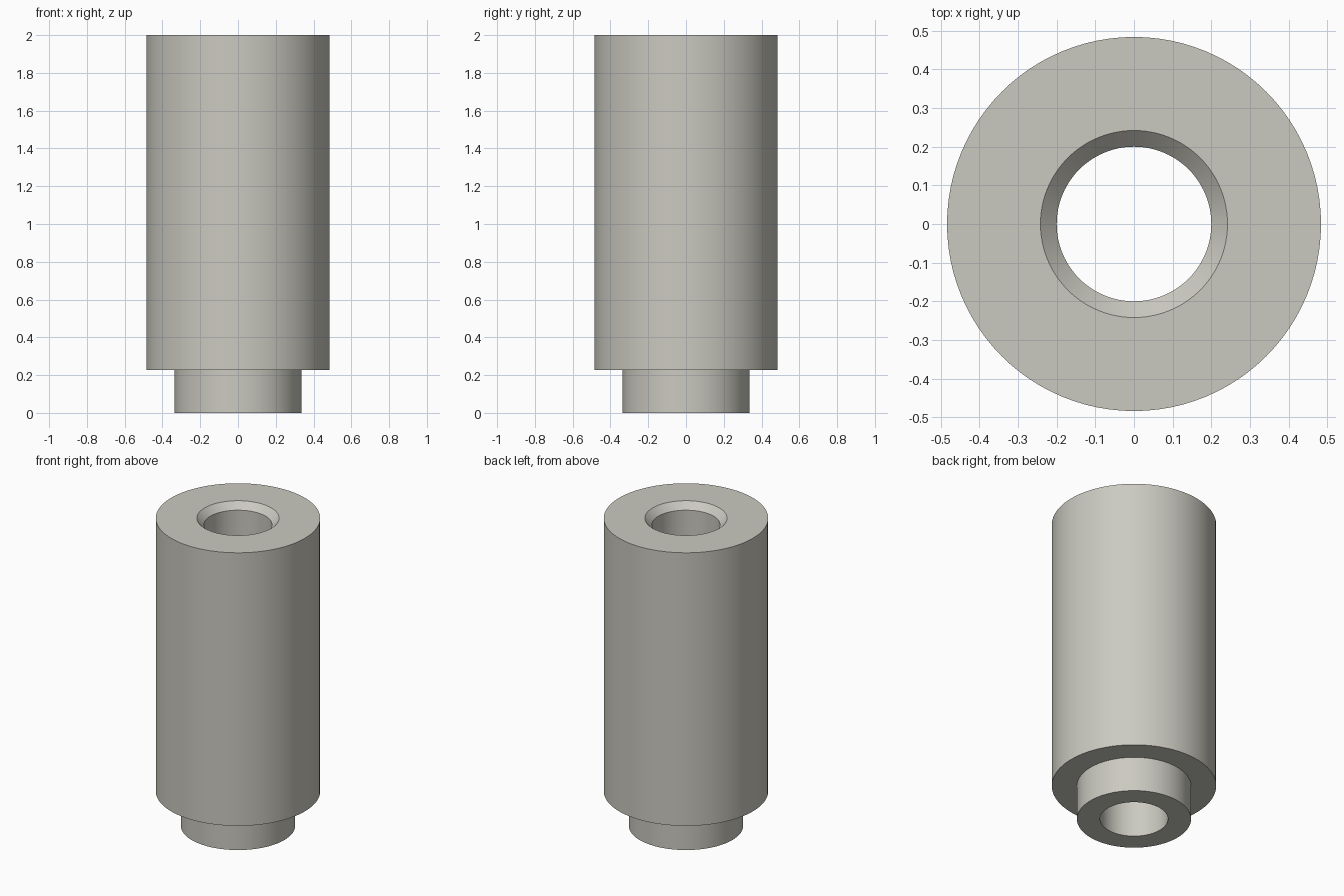
import bpy, bmesh, math

cube = bpy.data.objects.get("Cube")
if cube:
    bpy.data.objects.remove(cube, do_unlink=True)

SEGMENTS = 96

# Warm grey material
grey = bpy.data.materials.new("warm grey")
colour = (0.60, 0.59, 0.53, 1.0)
grey.diffuse_color = colour
grey.use_nodes = True
bsdf = next(n for n in grey.node_tree.nodes if n.type == 'BSDF_PRINCIPLED')
bsdf.inputs["Base Color"].default_value = colour


def lathe(name, profile, material):
    """Revolve a closed (radius, height) profile around the z axis."""
    bm = bmesh.new()
    rings = []
    for r, z in profile:
        rings.append([bm.verts.new((r * math.cos(2 * math.pi * i / SEGMENTS),
                                    r * math.sin(2 * math.pi * i / SEGMENTS), z))
                      for i in range(SEGMENTS)])
    for k, ring in enumerate(rings):
        nxt = rings[(k + 1) % len(rings)]
        for i in range(SEGMENTS):
            j = (i + 1) % SEGMENTS
            bm.faces.new((ring[i], ring[j], nxt[j], nxt[i]))
    bmesh.ops.recalc_face_normals(bm, faces=bm.faces)
    mesh = bpy.data.meshes.new(name)
    bm.to_mesh(mesh)
    bm.free()
    mesh.materials.append(material)
    obj = bpy.data.objects.new(name, mesh)
    bpy.context.collection.objects.link(obj)
    bpy.ops.object.select_all(action='DESELECT')
    obj.select_set(True)
    bpy.context.view_layer.objects.active = obj
    bpy.ops.object.shade_smooth_by_angle(angle=math.radians(30))
    return obj


# Stepped sleeve: narrow spigot, wide body, chamfered mouth, through bore
lathe("stepped_sleeve", [
    (0.20, 0.0), (0.336, 0.0),
    (0.336, 0.226), (0.484, 0.226),
    (0.484, 2.0), (0.242, 2.0),
    (0.20, 1.958),
], grey)
